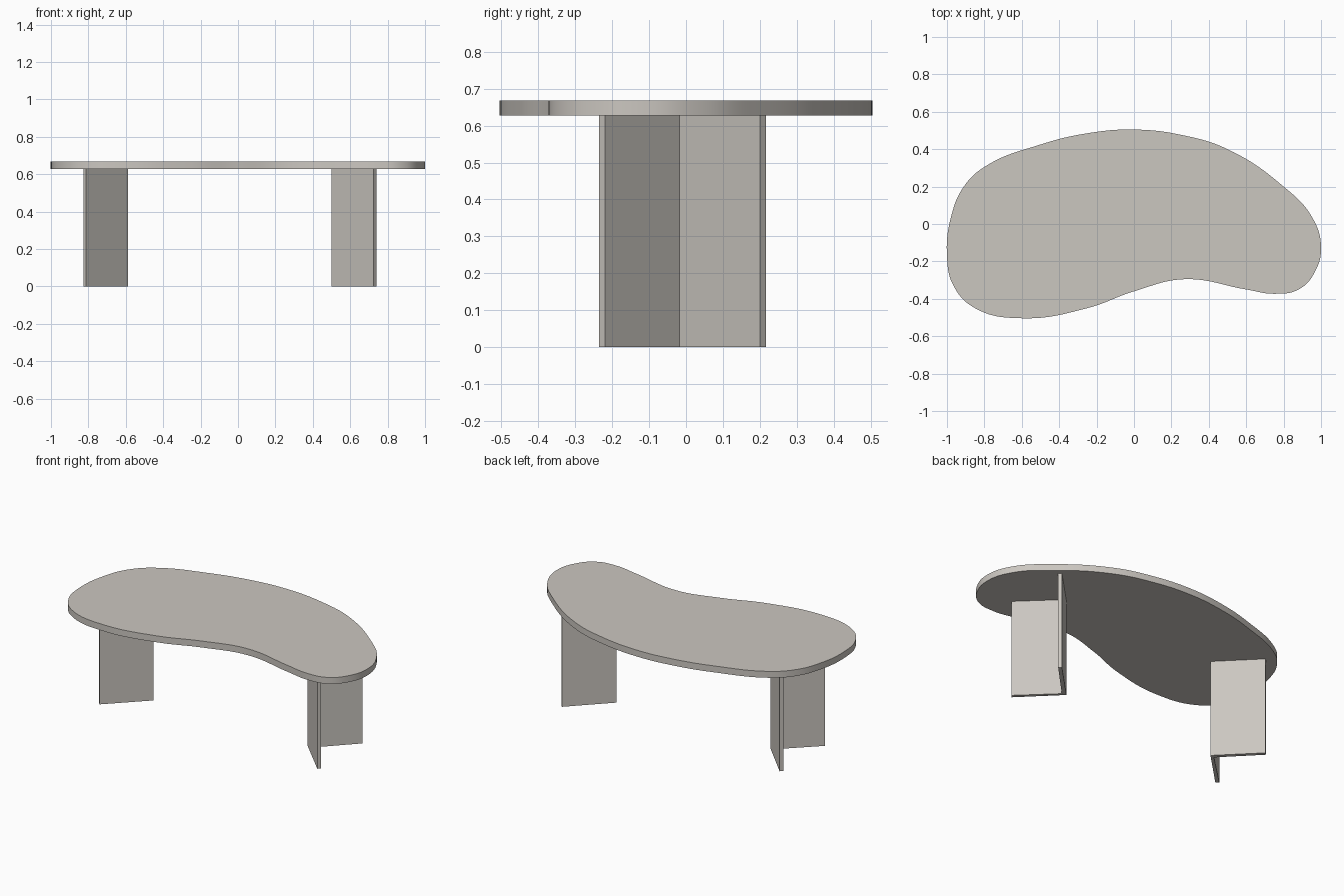
import bpy, bmesh

if "Cube" in bpy.data.objects:
    bpy.data.objects.remove(bpy.data.objects["Cube"])

stone = bpy.data.materials.new("warm grey stone")
stone.diffuse_color = (0.60, 0.57, 0.53, 1)
stone.use_nodes = True
stone.node_tree.nodes["Principled BSDF"].inputs["Base Color"].default_value = stone.diffuse_color

Z_UNDER, Z_TOP = 0.627, 0.668


def smooth_outline(name, points, z0, z1):
    """Slab cut from a smooth closed outline."""
    cu = bpy.data.curves.new(name, 'CURVE')
    cu.dimensions = '2D'
    cu.fill_mode = 'BOTH'
    cu.resolution_u = 10
    cu.extrude = (z1 - z0) / 2
    sp = cu.splines.new('BEZIER')
    sp.bezier_points.add(len(points) - 1)
    sp.use_cyclic_u = True
    for bp, (x, y) in zip(sp.bezier_points, points):
        bp.co = (x, y, 0)
        bp.handle_left_type = bp.handle_right_type = 'AUTO'
    ob = bpy.data.objects.new(name, cu)
    bpy.context.collection.objects.link(ob)
    ob.location.z = (z0 + z1) / 2
    bpy.ops.object.select_all(action='DESELECT')
    ob.select_set(True)
    bpy.context.view_layer.objects.active = ob
    bpy.ops.object.convert(target='MESH')
    ob = bpy.context.view_layer.objects.active
    # weld the caps to the rim
    bm = bmesh.new()
    bm.from_mesh(ob.data)
    bmesh.ops.remove_doubles(bm, verts=bm.verts, dist=1e-5)
    bmesh.ops.recalc_face_normals(bm, faces=bm.faces)
    bm.to_mesh(ob.data)
    bm.free()
    bpy.ops.object.shade_smooth_by_angle(angle=0.6)
    ob.data.materials.clear()
    ob.data.materials.append(stone)
    return ob


def prism(name, points, z0, z1):
    """Straight-sided upright prism."""
    bm = bmesh.new()
    base = bm.faces.new([bm.verts.new((x, y, z0)) for x, y in points])
    ext = bmesh.ops.extrude_face_region(bm, geom=[base], use_keep_orig=True)
    top = [g for g in ext["geom"] if isinstance(g, bmesh.types.BMVert)]
    bmesh.ops.translate(bm, verts=top, vec=(0, 0, z1 - z0))
    bmesh.ops.recalc_face_normals(bm, faces=bm.faces)
    me = bpy.data.meshes.new(name)
    bm.to_mesh(me)
    bm.free()
    me.materials.append(stone)
    ob = bpy.data.objects.new(name, me)
    bpy.context.collection.objects.link(ob)
    return ob


# Kidney-shaped table top
smooth_outline("table_top", [
    (0, 0.505), (0.26, 0.475), (0.5, 0.4), (0.8, 0.2), (0.95, 0.04),
    (1.0, -0.12), (0.965, -0.26), (0.88, -0.35), (0.75, -0.373),
    (0.6, -0.35), (0.27, -0.295), (0.0, -0.36), (-0.25, -0.45),
    (-0.6, -0.504), (-0.85, -0.45), (-0.965, -0.33), (-1.0, -0.17),
    (-0.975, 0.05), (-0.91, 0.2), (-0.8, 0.305), (-0.5, 0.425),
    (-0.25, 0.485)], Z_UNDER, Z_TOP)

# V-shaped legs, each opening towards its end of the table
V = [(0.0, -0.012), (0.225, -0.236), (0.24, -0.219), (0.03, -0.017),
     (0.24, 0.2), (0.225, 0.216)]
for name, apex, side in (("right_leg", 0.5, 1), ("left_leg", -0.587, -1)):
    prism(name, [(apex + side * x, y) for x, y in V], 0, Z_UNDER)
